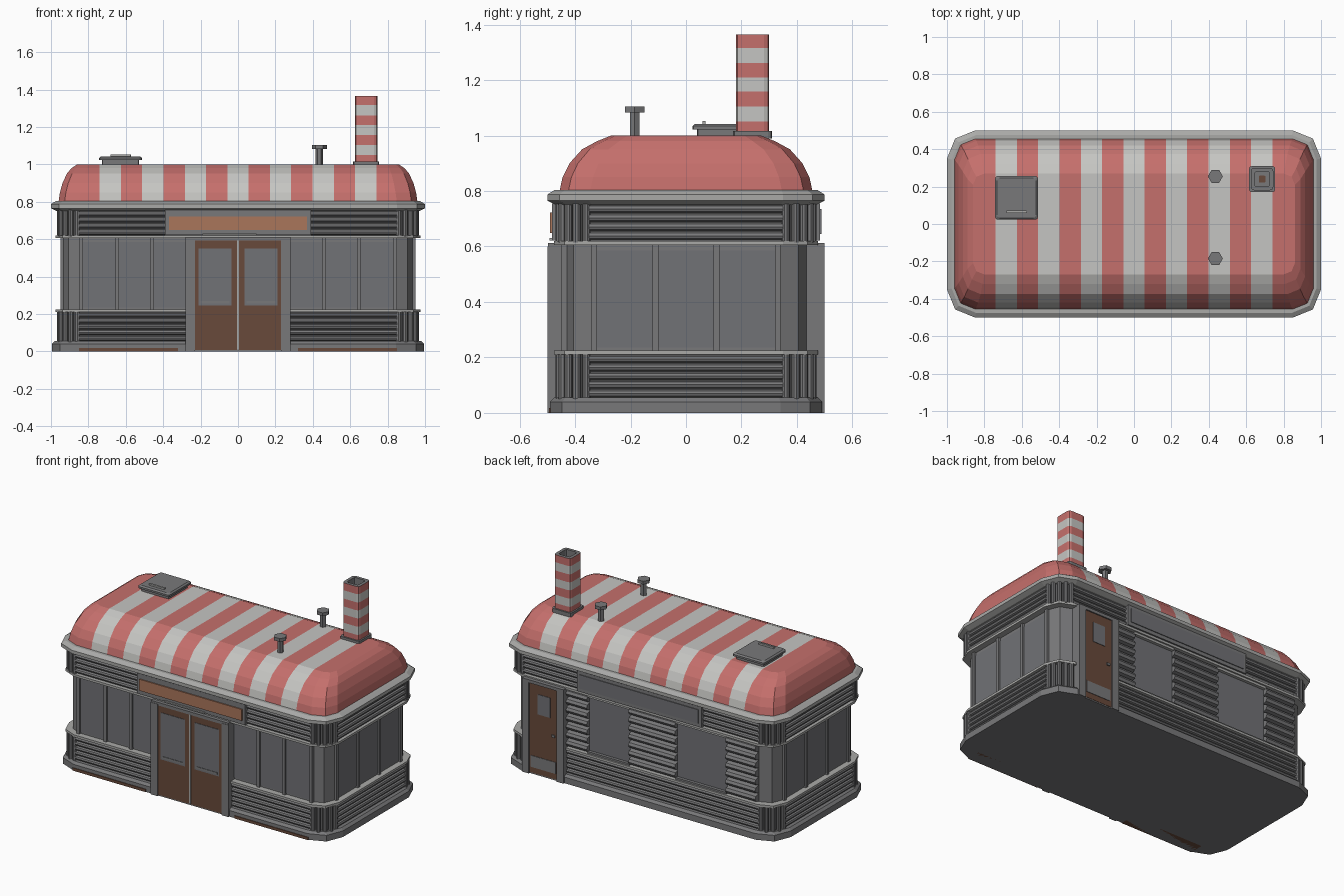
import bpy, bmesh, math
from mathutils import Vector

cube = bpy.data.objects.get("Cube")
if cube:
    bpy.data.objects.remove(cube, do_unlink=True)


def material(name, r, g, b):
    m = bpy.data.materials.new(name)
    m.use_nodes = True
    m.diffuse_color = (r, g, b, 1)
    m.node_tree.nodes["Principled BSDF"].inputs["Base Color"].default_value = (r, g, b, 1)
    return m


STEEL = material("steel_grey", .19, .19, .195)
GLASS = material("window_grey", .165, .168, .18)
TRIM = material("pale_trim", .40, .40, .39)
RED = material("stripe_red", .56, .16, .15)
WHITE = material("stripe_white", .56, .56, .54)
BROWN = material("door_brown", .14, .068, .043)
COPPER = material("sign_copper", .40, .18, .105)


def finish(name, bm, *mats):
    bmesh.ops.recalc_face_normals(bm, faces=bm.faces)
    mesh = bpy.data.meshes.new(name)
    bm.to_mesh(mesh)
    bm.free()
    for m in mats:
        mesh.materials.append(m)
    ob = bpy.data.objects.new(name, mesh)
    bpy.context.collection.objects.link(ob)
    return ob


def outline(hx, hy, c):
    """Rectangle whose corners are cut in two facets."""
    k = c * .29
    quarter = [(hx, hy - c), (hx - k, hy - k), (hx - c, hy)]
    points = []
    for sx, sy in ((1, 1), (-1, 1), (-1, -1), (1, -1)):
        part = [(x * sx, y * sy) for x, y in quarter]
        points += part if sx == sy else part[::-1]
    return points


def loft(name, rings, mats, bands=None, at=(0, 0)):
    """Skin a stack of (half x, half y, corner, z) outlines and cap both ends."""
    bm = bmesh.new()
    loops = [[bm.verts.new((x + at[0], y + at[1], z)) for x, y in outline(hx, hy, c)]
             for hx, hy, c, z in rings]
    for i, (low, high) in enumerate(zip(loops, loops[1:])):
        for j in range(len(low)):
            k = (j + 1) % len(low)
            f = bm.faces.new((low[j], low[k], high[k], high[j]))
            f.material_index = bands[i] if bands else 0
    bm.faces.new(loops[0][::-1])
    bm.faces.new(loops[-1]).material_index = bands[-1] if bands else 0
    return finish(name, bm, *mats)


def place(face, u, out, z):
    """Wall coordinates to model coordinates; end walls stand half a unit further out."""
    return Vector({"front": (u, -out, z), "back": (u, out, z),
                   "left": (out + .5, u, z), "right": (-out - .5, u, z)}[face])


def strip(name, face, u0, u1, profile, mat):
    """Extrude an (out, z) profile along a wall."""
    bm = bmesh.new()
    a, b = ([bm.verts.new(place(face, u, o, z)) for o, z in profile] for u in (u0, u1))
    bm.faces.new(a)
    bm.faces.new(b)
    for j in range(len(a)):
        k = (j + 1) % len(a)
        bm.faces.new((a[j], a[k], b[k], b[j]))
    return finish(name, bm, mat)


def panel(name, face, u0, u1, z0, z1, out, mat, back=.4):
    return strip(name, face, u0, u1, [(back, z0), (out, z0), (out, z1), (back, z1)], mat)


def ribs(name, face, u0, u1, z0, z1, count, out=.468, depth=.016):
    """Corrugated sheet of rounded horizontal ribs."""
    h = (z1 - z0) / count
    profile = [(.4, z0)]
    for i in range(count):
        for t, d in ((.04, 0), (.2, .75), (.5, 1), (.8, .75), (.96, 0)):
            profile.append((out - depth + depth * d, z0 + h * (i + t)))
    return strip(name, face, u0, u1, profile + [(.4, z1)], STEEL)


def windows(face, edges, posts):
    for a, b in zip(edges, edges[1:]):
        panel(face + "_window", face, a, b, .235, .585, .439, GLASS)
    for u in posts:
        panel(face + "_mullion", face, u - .01, u + .01, .22, .605, .45, STEEL)


# Stacked body shells
loft("base", [(.995, .49, .15, 0), (.995, .49, .15, .04), (.98, .475, .14, .055)], [STEEL])
loft("lower_wall", [(.95, .45, .1, .05), (.95, .45, .1, .215)], [STEEL])
loft("window_wall", [(.935, .435, .1, .2), (.935, .435, .1, .61)], [STEEL])
loft("upper_wall", [(.95, .45, .1, .61), (.95, .45, .1, .77)], [STEEL])
for name, z in (("sill_trim", .21), ("head_trim", .605)):
    loft(name, [(.975, .475, .125, z), (.975, .475, .125, z + .015)], [TRIM])
loft("cornice", [(.97, .47, .13, .75), (1, .5, .15, .765), (1, .5, .15, .787),
                 (.975, .475, .13, .803)], [TRIM])

# Fluted corner columns
for sx in (-1, 1):
    for sy in (-1, 1):
        for i in range(5):
            a = math.radians(5 + 20 * i)
            x, y = .85 + .105 * math.cos(a), .35 + .105 * math.sin(a)
            for name, z0, z1 in (("lower_flute", .05, .212), ("upper_flute", .615, .755)):
                bpy.ops.mesh.primitive_cylinder_add(vertices=10, radius=.015, depth=z1 - z0,
                                                    location=(x * sx, y * sy, (z0 + z1) / 2))
                ob = bpy.context.object
                ob.name = name
                ob.data.materials.append(STEEL)
                bpy.ops.object.shade_smooth_by_angle()

# Corrugated bands and window rows
for face in ("left", "right"):
    ribs(face + "_lower_ribs", face, -.35, .35, .055, .21, 5)
    ribs(face + "_upper_ribs", face, -.35, .35, .622, .752, 4)
    posts = (-.33, -.11, .11, .33)
    windows(face, posts, posts)
for s in (-1, 1):
    ribs("front_lower_ribs", "front", s * .28, s * .85, .055, .21, 5)
    ribs("front_upper_ribs", "front", s * .39, s * .85, .622, .752, 4)
    ribs("back_upper_ribs", "back", s * .45, s * .85, .622, .752, 4)
    row = [s * u for u in (.28, .46, .645, .84)]
    windows("front", row, row[1:])
    panel("base_rust_strip", "front", s * .32, s * .85, 0, .018, .494, BROWN)
ribs("back_lower_ribs", "back", -.85, .535, .055, .21, 5)

# Front entrance: jambs, double doors, sign
panel("door_lintel", "front", -.28, .28, .592, .612, .498, STEEL)
panel("door_gap", "front", -.006, .006, .01, .592, .497, TRIM)
for s in (-1, 1):
    panel("door_jamb", "front", s * .23, s * .28, 0, .6, .5, STEEL)
    panel("front_door", "front", s * .006, s * .23, .008, .592, .494, BROWN)
    panel("door_glass", "front", s * .035, s * .21, .245, .55, .497, GLASS)
    panel("push_bar", "front", s * .045, s * .2, .255, .268, .5, STEEL)
panel("sign_box", "front", -.39, .39, .622, .755, .483, STEEL)
panel("sign_plate", "front", -.37, .37, .648, .722, .49, COPPER)
panel("sign_lamp", "front", -.19, .1, .622, .63, .493, TRIM)

# Back wall: lap siding, windows, service door, blank sign
for a, b in ((.385, .535), (-.25, .085), (-.83, -.615)):
    ribs("lap_siding", "back", a, b, .225, .605, 7, .475, .035)
for a, b in ((.085, .385), (-.615, -.25)):
    panel("back_window", "back", a, b, .235, .59, .445, GLASS)
    panel("back_window_head", "back", a, b, .59, .606, .465, TRIM)
    panel("back_window_sill", "back", a, b, .222, .237, .465, STEEL)
for a, b in ((.785, .835), (.535, .585)):
    panel("service_jamb", "back", a, b, 0, .6, .5, STEEL)
panel("service_lintel", "back", .535, .835, .592, .612, .5, STEEL)
panel("service_door", "back", .585, .785, .008, .592, .492, BROWN)
panel("service_door_glass", "back", .635, .725, .4, .53, .495, GLASS)
panel("service_kick_plate", "back", .595, .775, .045, .12, .495, STEEL)
panel("service_handle", "back", .6, .622, .28, .295, .5, STEEL)
panel("back_sign_box", "back", -.45, .45, .622, .755, .483, STEEL)
panel("back_sign_plate", "back", -.43, .43, .645, .735, .488, GLASS)

# Domed roof, cut into even stripes across its length
roof = loft("roof", [(.96, .457, .11, .795), (.952, .445, .11, .85), (.938, .42, .105, .9),
                     (.915, .375, .095, .95), (.89, .32, .08, .98), (.86, .27, .06, 1)],
            [RED, WHITE])
bm = bmesh.new()
bm.from_mesh(roof.data)
half, count = .74, 13
step = half * 2 / count
for i in range(count + 1):
    bmesh.ops.bisect_plane(bm, geom=bm.verts[:] + bm.edges[:] + bm.faces[:],
                           plane_co=(i * step - half, 0, 0), plane_no=(1, 0, 0))
for f in bm.faces:
    x = f.calc_center_median().x
    f.material_index = int(abs(x) < half and int((x + half) / step) % 2 == 0)
bm.to_mesh(roof.data)
bm.free()

# Striped hollow chimney
spot = (.685, .24)
loft("chimney_collar", [(.07, .07, .015, .99), (.07, .07, .015, 1.016)], [STEEL], at=spot)
levels = [1, 1.05, 1.104, 1.158, 1.21, 1.262, 1.316, 1.365]
shaft = [(.06, .06, .018, z) for z in levels]
flue = [(.04, .04, .012, levels[-1]), (.04, .04, .012, 1.25), (.018, .018, .005, 1.25)]
loft("chimney", shaft + flue, [RED, WHITE, STEEL, BROWN],
     [i % 2 for i in range(len(levels) - 1)] + [2, 2, 2, 3], at=spot)
bpy.data.objects["chimney"].data.polygons[-1].material_index = 3

# Roof vents
for y in (.255, -.185):
    for name, r, z0, z1 in (("vent_stem", .02, .98, 1.085), ("vent_cap", .04, 1.083, 1.104)):
        bpy.ops.mesh.primitive_cylinder_add(vertices=6, radius=r, depth=z1 - z0,
                                            location=(.435, y, (z0 + z1) / 2),
                                            rotation=(0, 0, math.pi / 6))
        bpy.context.object.name = name
        bpy.context.object.data.materials.append(STEEL)

# Roof hatch
spot = (-.628, .14)
loft("hatch_curb", [(.1, .1, .01, .99), (.1, .1, .01, 1.026)], [STEEL], at=spot)
loft("hatch_lid", [(.115, .117, .015, 1.022), (.115, .117, .015, 1.034),
                   (.105, .107, .015, 1.042)], [STEEL], at=spot)
loft("hatch_handle", [(.055, .006, .002, 1.038), (.055, .006, .002, 1.052)], [TRIM],
     at=(spot[0], .065))
